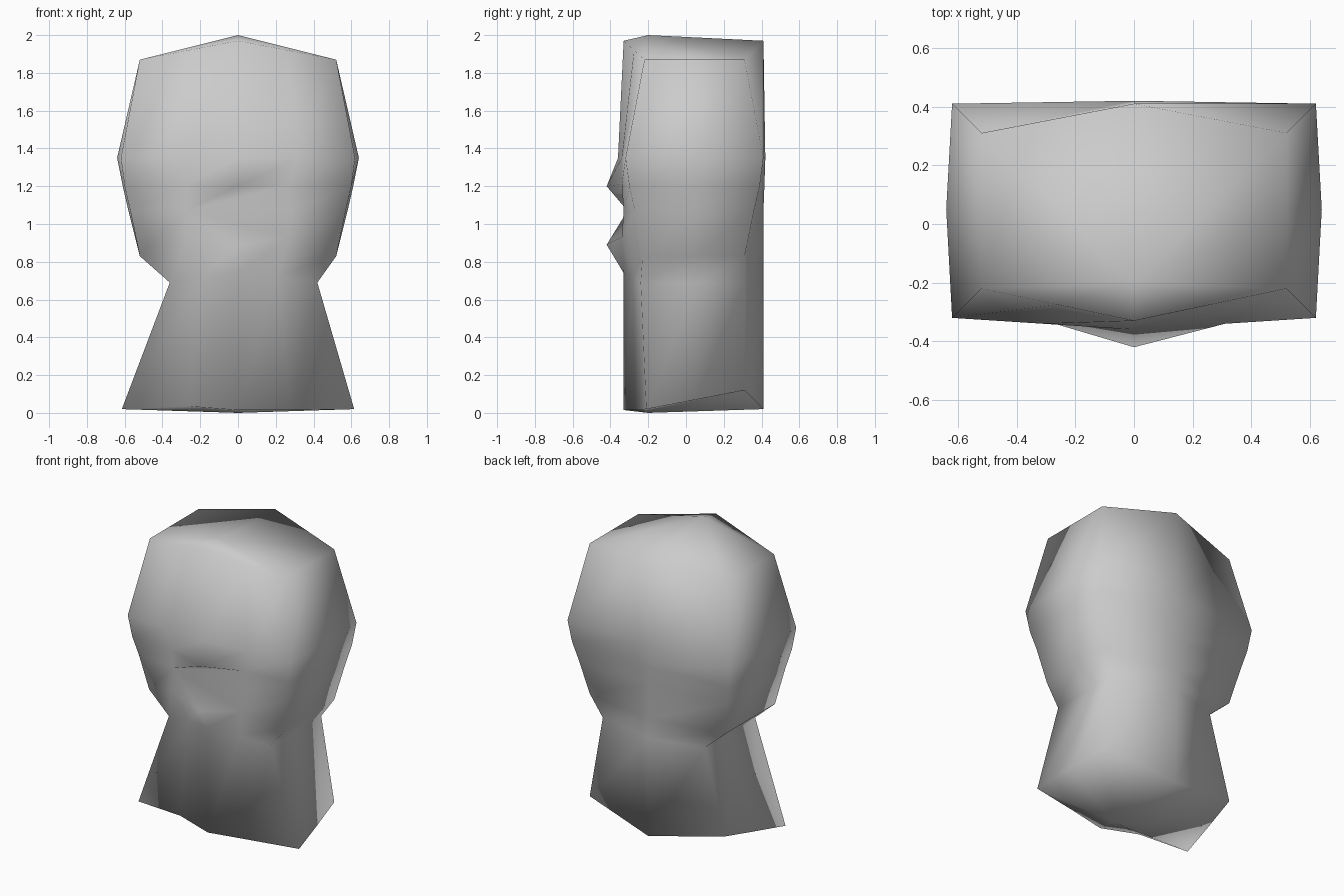
import bpy, bmesh

if "Cube" in bpy.data.objects:
    bpy.data.objects.remove(bpy.data.objects["Cube"])

# Each ring: front centre, front half, front corner, side middle, back corner, back centre
# Points are for the right half; the left half mirrors them.
RINGS = [
    # base
    [(0, -.33, .015), (.28, -.27, .015), (.615, -.21, .02), (.57, .05, .07), (.52, .31, .12), (0, .41, .02)],
    # neck
    [(0, -.33, .74), (.21, -.28, .72), (.42, -.24, .69), (.42, .06, .69), (.42, .31, .69), (0, .41, .70)],
    # jaw
    [(0, -.42, .89), (.27, -.34, .93), (.52, -.23, .83), (.52, .04, .83), (.52, .31, .83), (0, .41, .83)],
    # mouth
    [(0, -.32, 1.07), (.28, -.33, 1.07), (.57, -.27, 1.07), (.58, .05, 1.07), (.57, .36, 1.07), (0, .41, 1.07)],
    # nose
    [(0, -.42, 1.2), (.27, -.34, 1.21), (.60, -.30, 1.2), (.61, .05, 1.2), (.60, .39, 1.2), (0, .415, 1.2)],
    # temples
    [(0, -.36, 1.35), (.31, -.34, 1.35), (.62, -.32, 1.35), (.64, .05, 1.35), (.62, .41, 1.35), (0, .42, 1.35)],
    # crown
    [(0, -.33, 1.97), (.26, -.275, 1.92), (.52, -.22, 1.87), (.52, .04, 1.87), (.52, .31, 1.87), (0, .41, 1.97)],
]
JAW, MOUTH, NOSE = 2, 3, 4

grey = bpy.data.materials.new("plain grey")
grey.diffuse_color = (.6, .6, .6, 1)
grey.use_nodes = True
grey.node_tree.nodes["Principled BSDF"].inputs["Base Color"].default_value = grey.diffuse_color

bm = bmesh.new()
loops = []
for i, half in enumerate(RINGS):
    left = [(-x, y, z) for x, y, z in half[4:0:-1]]
    if i == 0:      # front left hem is slightly raised
        left[3] = (-.26, -.26, .035)
    if i == 1:      # neck is narrower on the left
        left = [(x * .86, y, z) for x, y, z in left]
    if i == MOUTH:  # left mouth corner is pushed in
        left[3] = (-.28, -.31, 1.07)
    loops.append([bm.verts.new(p) for p in half + left])

# Walls between the rings
n = len(loops[0])
for i, (lower, upper) in enumerate(zip(loops, loops[1:])):
    for k in range(n):
        j = (k + 1) % n
        if i in (JAW, MOUTH) and k in (0, n - 1):
            continue    # left open for the mouth
        bm.faces.new((lower[k], lower[j], upper[j], upper[k]))

# Mouth: flat hollow under the nose, with ledges above and below
bm.verts.remove(loops[MOUTH][0])
m_right, m_left = loops[MOUTH][1], loops[MOUTH][-1]
bm.faces.new((m_left, m_right, loops[NOSE][1]))
bm.faces.new((m_left, loops[JAW][1], m_right))
for ring in (loops[NOSE], loops[JAW]):
    bm.faces.new((m_left, ring[1], ring[0]))
    bm.faces.new((m_left, ring[0], ring[-1]))

# Crown and underside fans
for ring, tip in ((loops[-1], (0, -.2, 2)), (loops[0], (0, -.2, 0))):
    centre = bm.verts.new(tip)
    for k in range(n):
        bm.faces.new((ring[k], ring[(k + 1) % n], centre))

bmesh.ops.recalc_face_normals(bm, faces=bm.faces)
for f in bm.faces:
    f.smooth = True
mesh = bpy.data.meshes.new("head_bust")
bm.to_mesh(mesh)
bm.free()
mesh.materials.append(grey)
bust = bpy.data.objects.new("head_bust", mesh)
bpy.context.collection.objects.link(bust)
